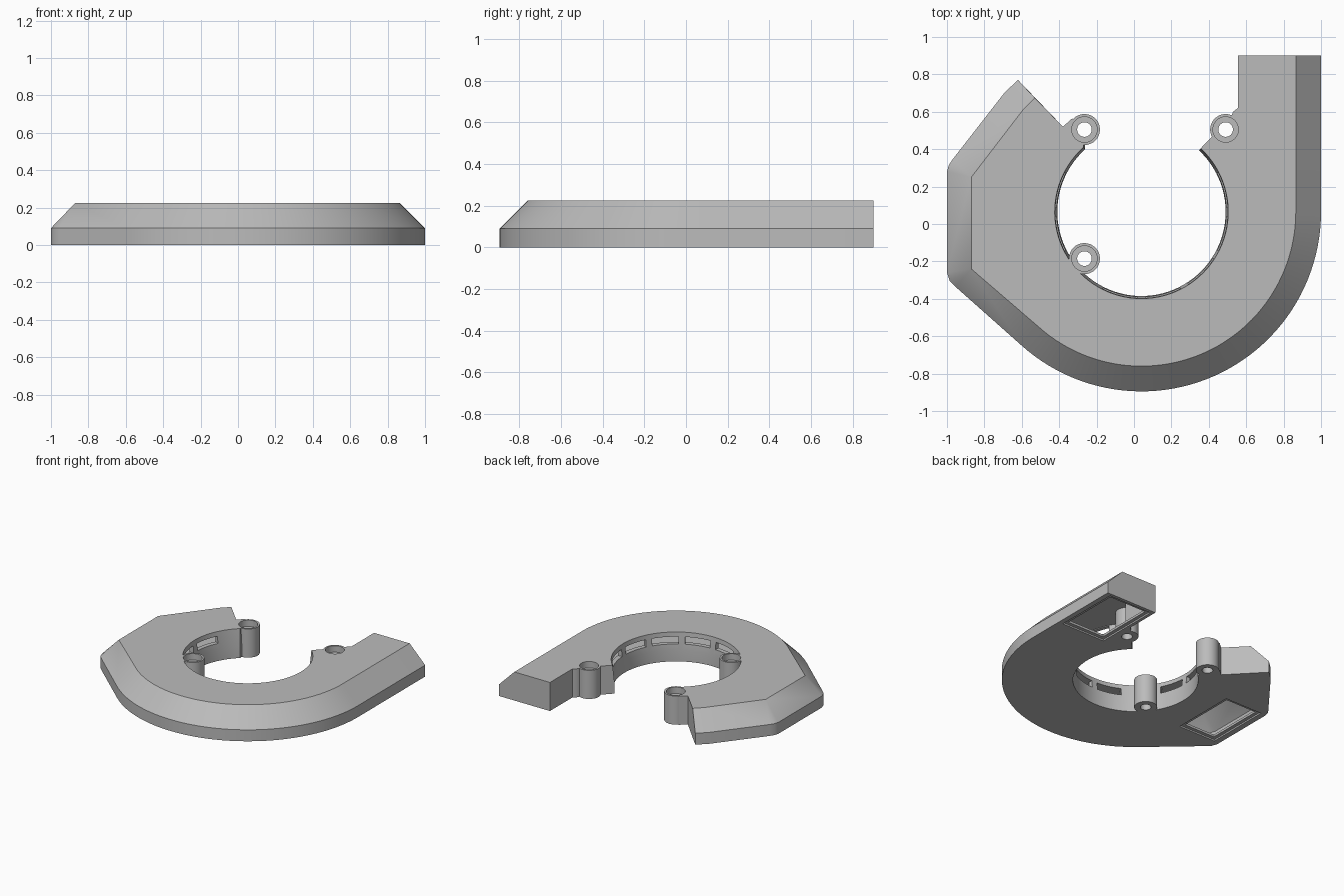
import bpy, bmesh
from math import sin, cos, radians

if "Cube" in bpy.data.objects:
    bpy.data.objects.remove(bpy.data.objects["Cube"])

CX, CY = 0.04, 0.065          # centre of the ring
HEIGHT, MID, BEVEL = 0.225, 0.09, 0.135

grey = bpy.data.materials.new("plain grey")
grey.use_nodes = True
grey.diffuse_color = (0.5, 0.5, 0.5, 1)
grey.node_tree.nodes["Principled BSDF"].inputs["Base Color"].default_value = (0.5, 0.5, 0.5, 1)


def arc(r, a0, a1, n, cx=CX, cy=CY):
    angles = [radians(a0 + (a1 - a0) * i / n) for i in range(n + 1)]
    return [(cx + r * cos(a), cy + r * sin(a)) for a in angles]


def loft(name, layers):
    """Closed solid through (z, outline) layers with equal point counts."""
    bm = bmesh.new()
    loops = [[bm.verts.new((x, y, z)) for x, y in pts] for z, pts in layers]
    n = len(loops[0])
    for low, high in zip(loops, loops[1:]):
        for i in range(n):
            j = (i + 1) % n
            bm.faces.new((low[i], low[j], high[j], high[i]))
    bm.faces.new(loops[0][::-1])
    bm.faces.new(loops[-1])
    bmesh.ops.remove_doubles(bm, verts=bm.verts, dist=0.0005)
    bmesh.ops.recalc_face_normals(bm, faces=bm.faces)
    mesh = bpy.data.meshes.new(name)
    bm.to_mesh(mesh)
    bm.free()
    mesh.materials.append(grey)
    obj = bpy.data.objects.new(name, mesh)
    bpy.context.collection.objects.link(obj)
    return obj


def prism(name, pts, z0, z1):
    return loft(name, [(z0, pts), (z1, pts)])


def box(name, x0, x1, y0, y1, z0, z1):
    return prism(name, [(x0, y0), (x1, y0), (x1, y1), (x0, y1)], z0, z1)


def combine(target, other, operation):
    mod = target.modifiers.new(operation, 'BOOLEAN')
    mod.operation = operation
    mod.solver = 'EXACT'
    mod.object = other
    bpy.context.view_layer.update()
    bpy.context.view_layer.objects.active = target
    bpy.ops.object.modifier_apply(modifier=mod.name)
    bpy.data.objects.remove(other)


def outer_edge(w, bevel):
    """Outer outline inset by w, either at the side wall or at the top."""
    pts = [(1 - w - bevel, 0.9 - w)] + arc(0.96 - w - bevel, 0, -132, 48)
    if bevel:
        low, high = [(-0.87, -0.24)] * 3, [(-0.87, 0.25)] * 3
        tip = [(-0.59, 0.615), (-0.53, 0.674)]
    else:
        low = [(-0.955, -0.335), (-0.985, -0.305), (-1, -0.26)]
        high = [(-1, 0.28), (-0.99, 0.315), (-0.97, 0.345)]
        tip = [(-0.69, 0.705), (-0.62, 0.77)]
    pts += [(x + w, y + 0.4 * w) for x, y in low]
    pts += [(x + w, y - 0.4 * w) for x, y in high]
    return pts + [(x + 0.3 * w, y - 1.6 * w) for x, y in tip]


def inner_edge(r):
    return ([(-0.38, 0.52), (-0.33, 0.565), (-0.265, 0.505)]
            + arc(r, 132, 407, 72)
            + [(0.42, 0.47), (0.49, 0.505), (0.53, 0.6), (0.555, 0.62), (0.555, 0.9)])


def cavity_edge(w):
    return ([(-0.4, 0.47)] + arc(0.46 + w, 138, 402, 72)
            + [(0.555 + w, 0.6), (0.555 + w, 0.9 - w)])


# Bevelled horseshoe body
side = outer_edge(0, 0) + inner_edge(0.45)
top = outer_edge(0, BEVEL) + inner_edge(0.464)
body = loft("duct_body", [(0, side), (MID, side), (HEIGHT, top)])

# Hollow air channel
W = 0.03
side = outer_edge(W, 0) + cavity_edge(W)
top = outer_edge(W, BEVEL) + cavity_edge(W)
combine(body, loft("air_channel", [(W, side), (MID, side), (HEIGHT - W, top)]), 'DIFFERENCE')

# Two inlets in the underside, each with a shallow stepped rim
for x0, x1, y0, y1 in ((0.58, 0.96, 0.35, 0.875), (-0.955, -0.63, -0.24, 0.28)):
    combine(body, box("inlet_rim", x0, x1, y0, y1, -0.05, 0.012), 'DIFFERENCE')
    g = 0.028
    combine(body, box("inlet", x0 + g, x1 - g, y0 + g, y1 - g, -0.05, 0.05), 'DIFFERENCE')

# Outlet slots around the inner wall
for a in (165, 195, 255, 285, 315, 345, 375):
    pts = arc(0.42, a - 12, a + 12, 8) + arc(0.51, a + 12, a - 12, 8)
    combine(body, prism("outlet_slot", pts, 0.135, 0.19), 'DIFFERENCE')

# Screw bosses with counterbored holes
for x, y in ((-0.265, 0.505), (0.49, 0.505), (-0.265, -0.185)):
    combine(body, prism("boss", arc(0.083, 0, 348.75, 31, x, y), 0, HEIGHT), 'UNION')
    combine(body, prism("screw_hole", arc(0.039, 0, 348.75, 31, x, y), -0.1, 0.4), 'DIFFERENCE')
    combine(body, prism("counterbore", arc(0.068, 0, 348.75, 31, x, y), 0.175, 0.4), 'DIFFERENCE')

bpy.ops.object.select_all(action='DESELECT')
body.select_set(True)
bpy.context.view_layer.objects.active = body
bpy.ops.object.shade_smooth_by_angle(angle=radians(30))
